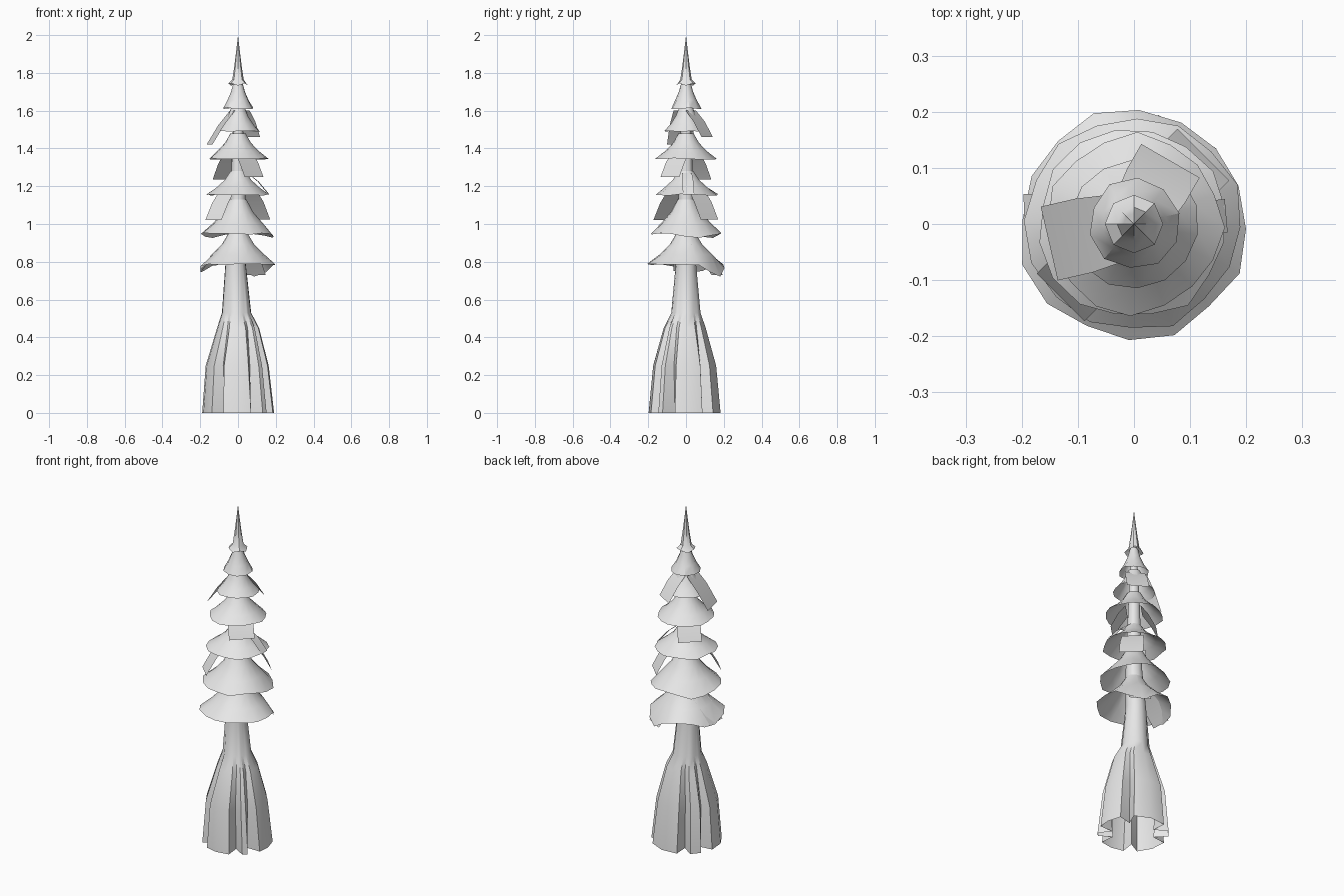
import bpy, math, random
from math import cos, sin, radians, pi

if "Cube" in bpy.data.objects:
    bpy.data.objects.remove(bpy.data.objects["Cube"])

random.seed(4)
grey = bpy.data.materials.new("pale_grey")
grey.diffuse_color = (0.8, 0.8, 0.8, 1)
grey.use_nodes = True
grey.node_tree.nodes["Principled BSDF"].inputs["Base Color"].default_value = grey.diffuse_color


def make(name, verts, faces):
    me = bpy.data.meshes.new(name)
    me.from_pydata(verts, [], faces)
    me.materials.append(grey)
    ob = bpy.data.objects.new(name, me)
    bpy.context.collection.objects.link(ob)
    bpy.ops.object.select_all(action='DESELECT')
    ob.select_set(True)
    bpy.context.view_layer.objects.active = ob
    bpy.ops.object.shade_smooth_by_angle(angle=radians(35))
    return ob


def rings(n, count):
    return [(r * n + i, r * n + (i + 1) % n, (r + 1) * n + (i + 1) % n, (r + 1) * n + i)
            for r in range(count - 1) for i in range(n)]


# Trunk: flared base with vertical folds, narrowing to a slim stem
angles = []  # (angle, 1 inside a fold)
for g in (40, 120, 160, 235, 302, 333):
    angles += [(g - 11, 0), (g, 1), (g + 11, 0)]
angles += [(5, 0), (80, 0), (198, 0), (268, 0)]
angles.sort()
# height, radius, fold depth, x shift
sections = [(0, 0.192, 0.40, 0), (0.25, 0.168, 0.24, -0.005), (0.45, 0.112, 0.14, 0),
            (0.53, 0.078, 0.06, -0.008), (0.78, 0.055, 0, -0.013), (1.0, 0.045, 0, 0),
            (1.45, 0.03, 0, 0), (1.8, 0.012, 0, 0)]
verts = []
for z, r, fold, dx in sections:
    for a, f in angles:
        rr = r * (1 - fold * f)
        verts.append((dx + rr * cos(radians(a)), rr * sin(radians(a)) - 0.006 * (z < 0.5), z))
make("trunk", verts, rings(len(angles), len(sections)))


# Foliage tiers: open concave skirts with uneven rims and a few drooping corners
def skirt(name, z0, r0, z1, r1, n, wobble, droops=()):
    h = z1 - z0
    verts = []
    phase = random.uniform(0, pi)
    for t, k in ((1, 0), (0.62, 0.25), (0.3, 0.6), (0, 1)):
        for i in range(n):
            a = phase + 2 * pi * i / n
            r = r1 + (r0 - r1) * k
            z = z0 + h * t
            if k == 1:
                r *= 1 + random.uniform(-0.04, 0.04)
                z += random.uniform(-wobble, wobble)
                for ang, drop in droops:
                    d = cos(a - radians(ang))
                    z -= drop * max(0, d) ** 8
            verts.append((r * cos(a), r * sin(a), z))
    # rim last, so reverse the winding to face outward
    make(name, verts, [f[::-1] for f in rings(n, 4)])


skirt("tier_1", 0.785, 0.205, 0.96, 0.045, 16, 0.006, ((60, 0.06), (170, 0.04)))
skirt("tier_2", 0.95, 0.19, 1.13, 0.045, 16, 0.006, ((15, 0.02), (140, 0.02)))
skirt("tier_3", 1.155, 0.168, 1.28, 0.04, 16, 0.005)
skirt("tier_4", 1.345, 0.158, 1.48, 0.04, 16, 0.005)
skirt("tier_5", 1.49, 0.113, 1.62, 0.035, 14, 0.004)
skirt("tier_6", 1.612, 0.08, 1.76, 0.022, 10, 0.003)

# Pointed tip with a small flared collar
n = 8
verts = [(r * cos(2 * pi * i / n), r * sin(2 * pi * i / n), z - 0.012 * (k == 0 and i % 3 == 0))
         for k, (r, z) in enumerate(((0.052, 1.745), (0.03, 1.765), (0.019, 1.84), (0.009, 1.92)))
         for i in range(n)]
verts.append((0, 0, 2.0))
make("tip", verts, rings(n, 4) + [(24 + i, 24 + (i + 1) % n, 32) for i in range(n)])


# Branch cards: sloping rectangular plates hanging between the tiers
def card(name, ang, r0, z0, r1, z1, width):
    a = radians(ang)
    verts = []
    for r, z, w in ((r0, z0, width), ((r0 + r1) / 2, (z0 + z1) / 2 + 0.012, width), (r1, z1, width * 0.9)):
        for s in (-0.5, 0.5):
            verts.append((r * cos(a) - s * w * sin(a), r * sin(a) + s * w * cos(a), z))
    make(name, verts, [(0, 1, 3, 2), (2, 3, 5, 4)])


for i, c in enumerate([
        (60, 0.19, 0.73, 0.06, 0.90, 0.12),
        (182, 0.195, 0.75, 0.06, 0.90, 0.12),
        (225, 0.185, 1.02, 0.08, 1.18, 0.12),
        (45, 0.175, 1.025, 0.08, 1.18, 0.13),
        (5, 0.165, 1.155, 0.05, 1.27, 0.06),
        (315, 0.12, 1.25, 0.04, 1.38, 0.14),
        (135, 0.125, 1.235, 0.04, 1.38, 0.13),
        (193, 0.155, 1.42, 0.03, 1.60, 0.135),
        (60, 0.13, 1.46, 0.03, 1.60, 0.12)]):
    card("branch_card_%d" % (i + 1), *c)
